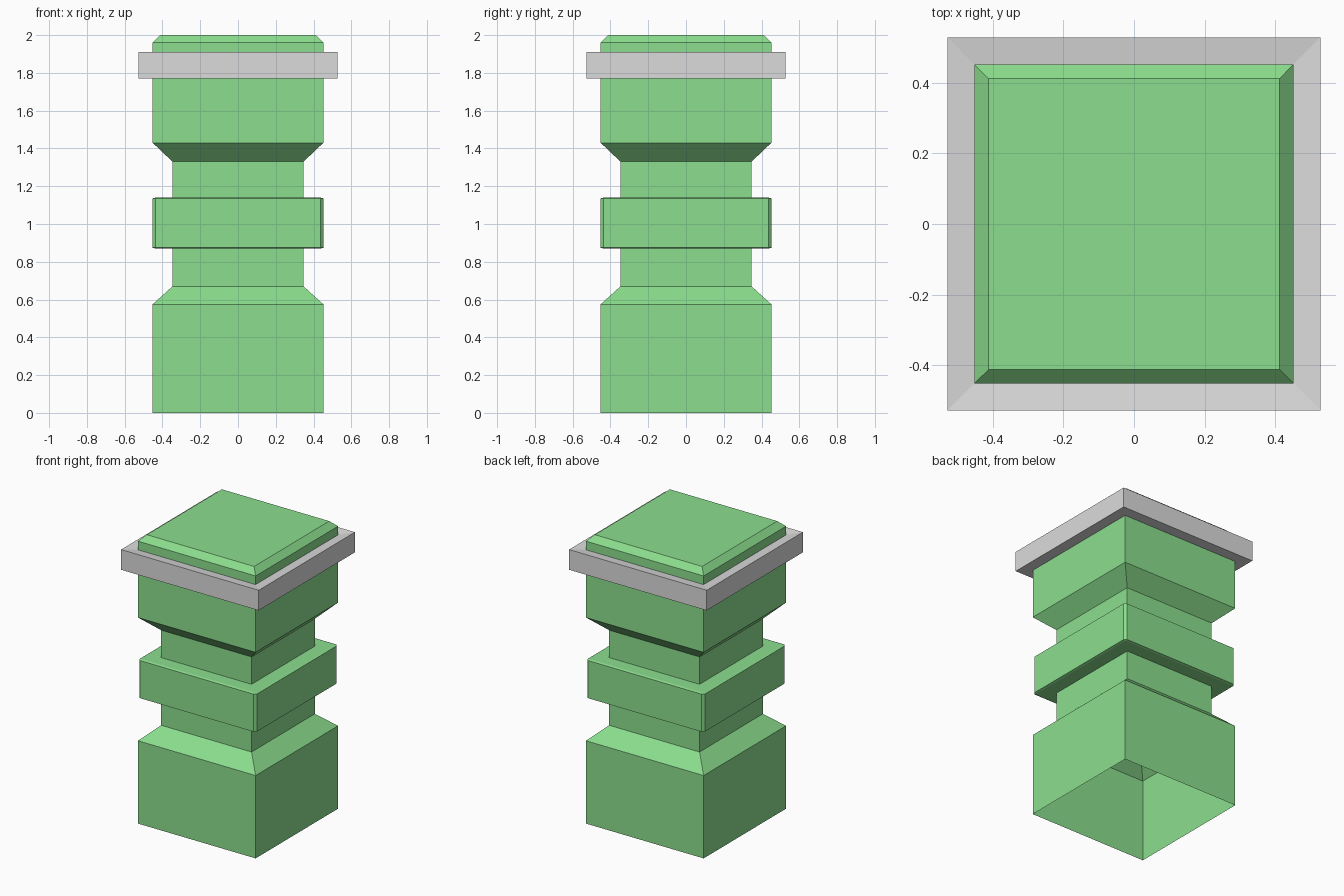
import bpy
import bmesh
from mathutils import Matrix

cube = bpy.data.objects.get("Cube")
if cube:
    bpy.data.objects.remove(cube, do_unlink=True)


def make_material(name, rgb):
    mat = bpy.data.materials.new(name)
    mat.use_nodes = True
    color = (*rgb, 1.0)
    mat.diffuse_color = color
    mat.node_tree.nodes["Principled BSDF"].inputs["Base Color"].default_value = color
    return mat


green = make_material("light green", (0.26, 0.73, 0.27))
grey = make_material("light grey", (0.71, 0.71, 0.71))


def finish(name, bm, mat):
    mesh = bpy.data.meshes.new(name)
    bm.to_mesh(mesh)
    bm.free()
    mesh.materials.append(mat)
    obj = bpy.data.objects.new(name, mesh)
    bpy.context.collection.objects.link(obj)
    return obj


def square_sweep(name, profile, mat, cap_top=False, closed=False):
    """Stack square rings of (half width, height) and bridge them."""
    bm = bmesh.new()
    corners = ((-1, -1), (1, -1), (1, 1), (-1, 1))
    rings = [[bm.verts.new((x * r, y * r, z)) for x, y in corners]
             for r, z in profile]
    pairs = list(zip(rings, rings[1:]))
    if closed:
        pairs.append((rings[-1], rings[0]))
    for low, high in pairs:
        for i in range(4):
            j = (i + 1) % 4
            bm.faces.new((low[i], low[j], high[j], high[i]))
    if cap_top:
        bm.faces.new(rings[-1])
    return finish(name, bm, mat)


# Hollow square body, open underneath
square_sweep("pillar_body",
             [(0.452, 0), (0.452, 0.575), (0.347, 0.67), (0.347, 1.33),
              (0.452, 1.43), (0.452, 1.96), (0.412, 2.0)],
             green, cap_top=True)

# Rim band around the cap, its top sloping slightly inward
square_sweep("rim_band",
             [(0.452, 1.77), (0.528, 1.77), (0.528, 1.91), (0.452, 1.90)],
             grey, closed=True)

# Bevelled block around the waist
bm = bmesh.new()
bmesh.ops.create_cube(bm, size=2)
bmesh.ops.bevel(bm, geom=bm.edges[:], offset=0.033, segments=1,
                affect='EDGES', profile=0.5)
bmesh.ops.transform(bm, verts=bm.verts[:],
                    matrix=Matrix.Translation((0, 0, 1.005))
                    @ Matrix.Diagonal((0.452, 0.452, 0.135, 1)))
finish("waist_block", bm, green)
